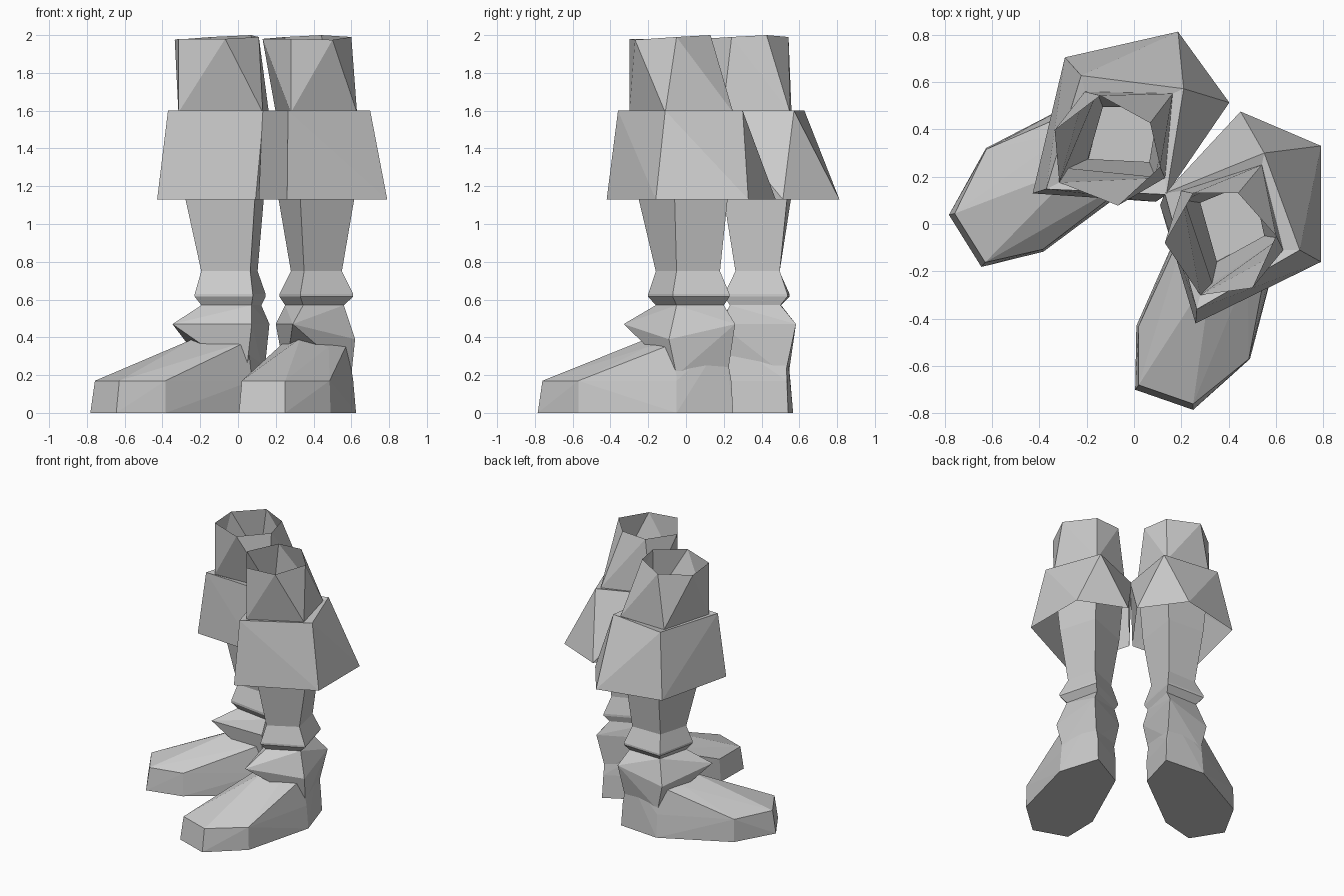
import bpy, bmesh, math
from mathutils import Vector

if "Cube" in bpy.data.objects:
    bpy.data.objects.remove(bpy.data.objects["Cube"])

# The pair of legs is symmetric about a vertical plane turned on the diagonal
ANG = math.radians(-38.6)
SIDE = Vector((math.cos(ANG), math.sin(ANG), 0))
OFFSET = 0.025


def reflect(p):
    p = Vector(p)
    return p - 2 * (p.dot(SIDE) - OFFSET) * SIDE


def at(z, pts):
    return [(x, y, z) for x, y in pts]


def finish(bm, name):
    bmesh.ops.recalc_face_normals(bm, faces=bm.faces)
    me = bpy.data.meshes.new(name)
    bm.to_mesh(me)
    bm.free()
    bpy.context.collection.objects.link(bpy.data.objects.new(name, me))


def hull(name, pts, open_ends=False):
    """Faceted convex part on both sides, optionally without its end caps."""
    for side, f in (("right", Vector), ("left", reflect)):
        bm = bmesh.new()
        for p in pts:
            bm.verts.new(f(p))
        bmesh.ops.convex_hull(bm, input=bm.verts)
        bm.normal_update()
        if open_ends:
            caps = [fc for fc in bm.faces if abs(fc.normal.z) > 0.8]
            bmesh.ops.delete(bm, geom=caps, context='FACES')
        loose = [v for v in bm.verts if not v.link_faces]
        bmesh.ops.delete(bm, geom=loose, context='VERTS')
        bmesh.ops.dissolve_limit(bm, angle_limit=0.02, verts=bm.verts, edges=bm.edges)
        finish(bm, side + "_" + name)


def loft(name, rings):
    """Open tube through rings of equal size, on both sides."""
    for side, f in (("right", Vector), ("left", reflect)):
        bm = bmesh.new()
        loops = [[bm.verts.new(f(p)) for p in r] for r in rings]
        for a, b in zip(loops, loops[1:]):
            n = len(a)
            for i in range(n):
                j = (i + 1) % n
                bm.faces.new((a[i], a[j], b[j], b[i]))
        finish(bm, side + "_" + name)


# Shared rings, ordered front, outer, back, inner
knee = at(1.59, [(.28, -.30), (.63, -.11), (.54, .25), (.20, .14)])
flap_top = at(1.60, [(.265, -.36), (.70, -.11), (.55, .30), (.13, .13)])
ankle = at(.57, [(.345, -.16), (.56, -.05), (.50, .20), (.25, .09)])

# Thigh: six-sided open top, four-sided base
thigh_top = [(.13, -.08, 1.98), (.28, -.30, 1.98), (.50, -.27, 1.975),
             (.60, -.05, 1.99), (.44, .13, 2.0), (.25, .13, 1.99)]
hull("thigh", thigh_top + knee, open_ends=True)

# Flared skirt of the garment and its narrow upper ledge
hull("skirt", flap_top + at(1.13, [(.26, -.42), (.79, -.16), (.79, .33),
                                   (.45, .475), (.11, .08)]), open_ends=True)
loft("skirt_ledge", [knee, flap_top])

# Calf running down into the boot cuff
loft("calf", [
    knee,
    at(1.13, [(.33, -.25), (.615, -.06), (.53, .22), (.215, .10)]),
    at(.75, [(.35, -.16), (.55, -.05), (.50, .18), (.28, .09)]),
])
loft("boot_cuff", [
    at(.75, [(.35, -.16), (.55, -.05), (.50, .18), (.28, .09)]),
    at(.63, [(.33, -.20), (.61, -.07), (.53, .23), (.22, .09)]),
    at(.615, [(.33, -.20), (.61, -.07), (.53, .23), (.22, .09)]),
    ankle,
])

# Boot ankle with a pointed tongue over the instep
hull("boot_ankle", ankle + [
    (.29, -.33, .47), (.62, -.09, .39), (.57, .26, .47), (.20, .08, .47),
    (.60, -.05, .20), (.52, .22, .20), (.25, .06, .20)])

# Foot: flat sole, vertical rim, sloping instep
hull("foot", at(0, [(.005, -.70), (.25, -.785), (.49, -.57), (.625, -.05),
                    (.53, .25), (.25, .10), (.01, -.43)])
     + at(.17, [(.02, -.68), (.25, -.76), (.485, -.57), (.61, -.05),
                (.525, .24), (.24, .09), (.02, -.43)])
     + [(.33, -.20, .395), (.48, -.20, .35), (.58, -.06, .37),
        (.53, .20, .40), (.25, .07, .38)])
